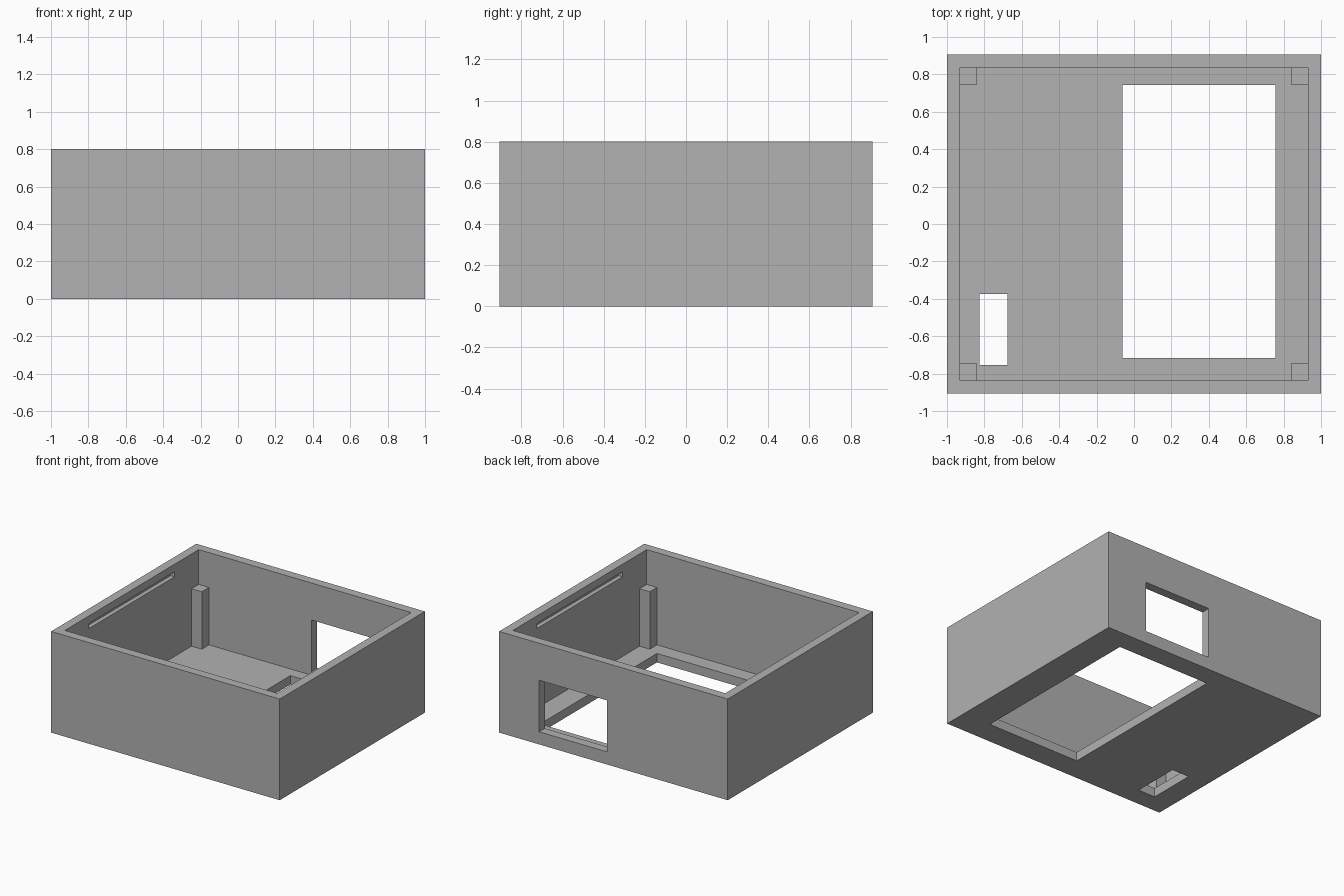
import bpy

if "Cube" in bpy.data.objects:
    bpy.data.objects.remove(bpy.data.objects["Cube"])

grey = bpy.data.materials.new("plain grey")
grey.use_nodes = True
colour = (0.445, 0.445, 0.445, 1)
grey.diffuse_color = colour
grey.node_tree.nodes["Principled BSDF"].inputs["Base Color"].default_value = colour

# Main dimensions
HX, HY, TOP = 1.0, 0.907, 0.8
WALL = 0.071
IX, IY = HX - WALL, HY - WALL
POST, POST_TOP = 0.09, 0.525


def box(name, x, y, z):
    """Axis-aligned box from (low, high) ranges."""
    ranges = (x, y, z)
    bpy.ops.mesh.primitive_cube_add(size=1)
    obj = bpy.context.object
    obj.name = obj.data.name = name
    for v in obj.data.vertices:
        v.co = [lo + (c + 0.5) * (hi - lo) for c, (lo, hi) in zip(v.co, ranges)]
    obj.data.materials.append(grey)
    return obj


def cut(target, x, y, z):
    """Subtract a box from the target and discard the cutter."""
    cutter = box("cutter", x, y, z)
    cutter.hide_render = True
    mod = target.modifiers.new("cut", 'BOOLEAN')
    mod.operation, mod.solver, mod.object = 'DIFFERENCE', 'EXACT', cutter
    bpy.context.view_layer.objects.active = target
    bpy.ops.object.modifier_apply(modifier=mod.name)
    bpy.data.objects.remove(cutter)


# Open-topped enclosure
case = box("enclosure", (-HX, HX), (-HY, HY), (0, TOP))
cut(case, (-IX, IX), (-IY, IY), (WALL, TOP + 0.1))

# Floor openings: large panel cutout and small slot
cut(case, (-0.062, 0.756), (-0.717, 0.743), (-0.1, 0.2))
cut(case, (-0.827, -0.677), (-0.754, -0.374), (-0.1, 0.2))

# Window through the back wall
cut(case, (0.057, 0.65), (IY - 0.05, HY + 0.1), (0.1, 0.507))

# Lid-catch grooves inside both side walls
for side in (-1, 1):
    cut(case, sorted((side * (IX - 0.05), side * (IX + 0.035))),
        (-0.535, 0.535), (0.7, 0.74))

# Corner posts
for sx, side in ((-1, "right"), (1, "left")):
    for sy, end in ((-1, "front"), (1, "back")):
        box(f"{end}_{side}_post",
            sorted((sx * (IX - POST), sx * IX)),
            sorted((sy * (IY - POST), sy * IY)),
            (WALL, POST_TOP))
